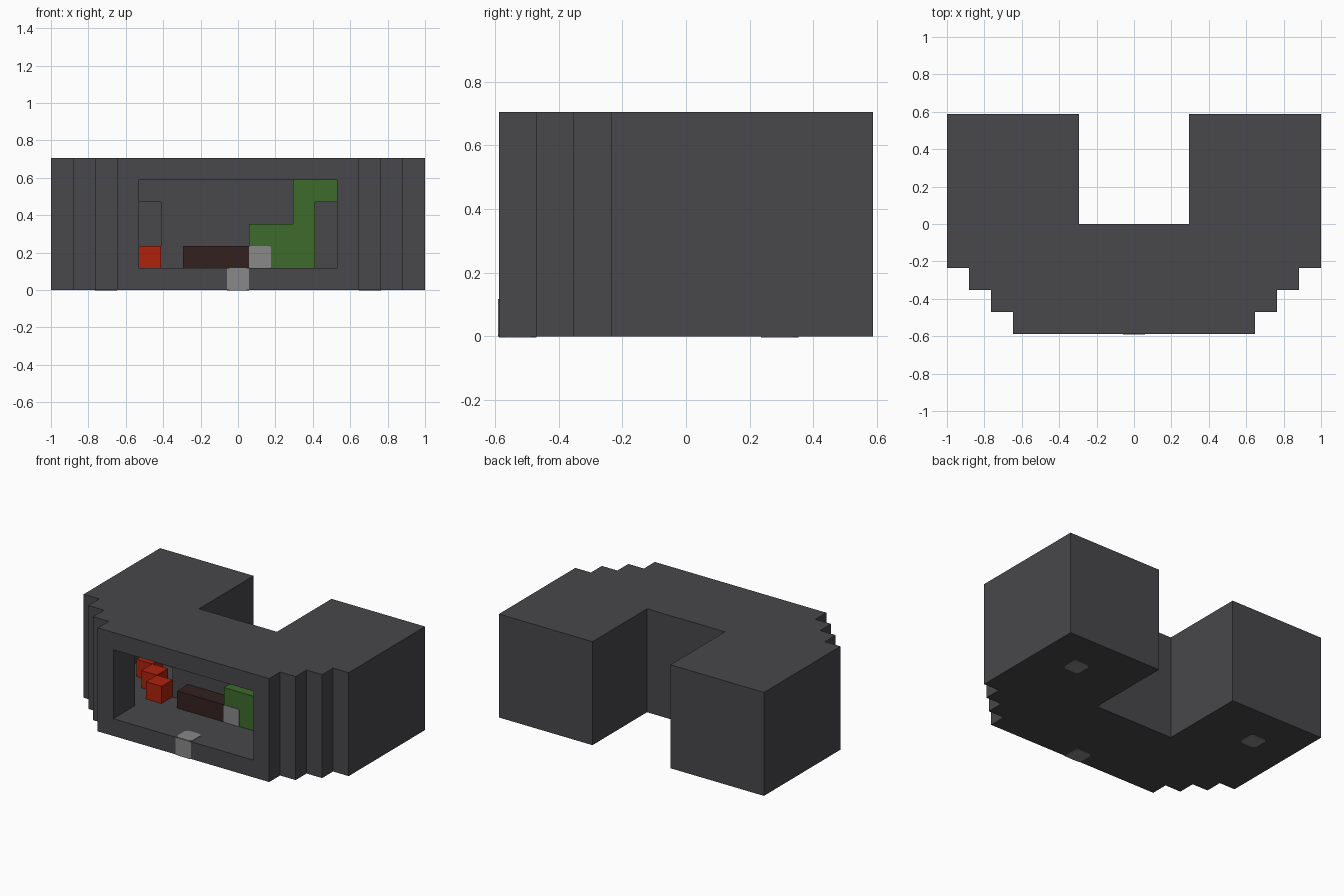
import bpy
import bmesh

U = 2 / 17          # one building block
SKIN = 0.03         # plate thickness in blocks

cube = bpy.data.objects.get("Cube")
if cube:
    bpy.data.objects.remove(cube, do_unlink=True)


def material(name, r, g, b):
    m = bpy.data.materials.new(name)
    m.use_nodes = True
    m.diffuse_color = (r, g, b, 1)
    bsdf = next(n for n in m.node_tree.nodes if n.type == "BSDF_PRINCIPLED")
    bsdf.inputs["Base Color"].default_value = (r, g, b, 1)
    bsdf.inputs["Roughness"].default_value = 0.9
    return m


charcoal = material("charcoal", 0.065, 0.064, 0.070)
red = material("red", 0.42, 0.016, 0.004)
green = material("leaf green", 0.047, 0.147, 0.027)
brown = material("dark brown", 0.034, 0.015, 0.015)
pale = material("pale grey", 0.25, 0.25, 0.25)


def prism(name, outline, low, high, mat, axis="z"):
    """Extrude an outline along z, or an x-z outline along y."""
    bm = bmesh.new()
    place = (lambda a, b, c: (a, b, c)) if axis == "z" else (lambda a, b, c: (a, c, b))
    base = bm.faces.new([bm.verts.new(place(a, b, low)) for a, b in outline])
    top = bmesh.ops.extrude_face_region(bm, geom=[base])["geom"]
    moved = [v for v in top if isinstance(v, bmesh.types.BMVert)]
    bmesh.ops.translate(bm, verts=moved, vec=place(0, 0, high - low))
    bmesh.ops.scale(bm, vec=(U, U, U), verts=bm.verts)
    bmesh.ops.recalc_face_normals(bm, faces=bm.faces)
    mesh = bpy.data.meshes.new(name)
    bm.to_mesh(mesh)
    bm.free()
    mesh.materials.append(mat)
    obj = bpy.data.objects.new(name, mesh)
    bpy.context.collection.objects.link(obj)
    return obj


def mirrored(half):
    return half + [(-x, y) for x, y in reversed(half)]


def box(name, x, y, z, mat):
    return prism(name, [(x[0], y[0]), (x[1], y[0]), (x[1], y[1]), (x[0], y[1])], *z, mat)


def clipped_square(a, b, cut=0.14):
    h, k = 0.5, 0.5 - cut
    return [(a + x, b + y) for x, y in
            [(-k, -h), (k, -h), (h, -k), (h, k), (k, h), (-k, h), (-h, k), (-h, -k)]]


# Hollow U-shaped shell with stepped front corners
outer = mirrored([(5.5, -5), (5.5, -4), (6.5, -4), (6.5, -3), (7.5, -3), (7.5, -2),
                  (8.5, -2), (8.5, 5), (2.5, 5), (2.5, 0)])
# Rooms, reaching out through the front window
inner = mirrored([(4.5, -5.5), (4.5, -3), (5.5, -3), (5.5, -2), (6.5, -2), (6.5, -1),
                  (7.5, -1), (7.5, 4), (3.5, 4), (3.5, -1)])
shell = prism("building_shell", outer, 0, 6, charcoal)
cutter = prism("room_cutter", inner, 1, 5, charcoal)
cutter.hide_render = True
mod = shell.modifiers.new("hollow", "BOOLEAN")
mod.operation = "DIFFERENCE"
mod.solver = "EXACT"
mod.object = cutter
bpy.context.view_layer.objects.active = shell
bpy.ops.object.modifier_apply(modifier=mod.name)
bpy.data.objects.remove(cutter, do_unlink=True)

# Beams over the passages into the wings
for side, s in (("left", 1), ("right", -1)):
    box(side + "_passage_beam", sorted((3.5 * s, 7.5 * s)), (-1, 0), (4, 5), charcoal)

# Diagonal row of red seats
for i in range(3):
    box(f"red_seat_{i + 1}", (-4.5 - i, -3.5 - i), (i - 2, i - 1), (1, 2), red)

# Bench and climbing plant along the back wall
box("bench", (-2.5, 0.5), (-2, -1), (1, 2), brown)
prism("climbing_plant", [(0.5, 1), (3.5, 1), (3.5, 4), (4.5, 4), (4.5, 5), (2.5, 5),
                         (2.5, 3), (0.5, 3)], -2, -1, green, "y")
prism("plant_lamp", clipped_square(1, 1.5, 0.06), -2 - SKIN, -2, pale, "y")

# Floor lamps, showing above and below the floor
for name, x, y in (("entrance", 0, -4.5), ("left_wing", 6, 2.5), ("right_wing", -6, 2.5)):
    prism(name + "_lamp_top", clipped_square(x, y), 1, 1 + SKIN, pale)
    prism(name + "_lamp_bottom", clipped_square(x, y), -SKIN, 0, pale)
prism("entrance_lamp_front", clipped_square(0, 0.5, 0.03), -5 - SKIN, -5, pale, "y")
